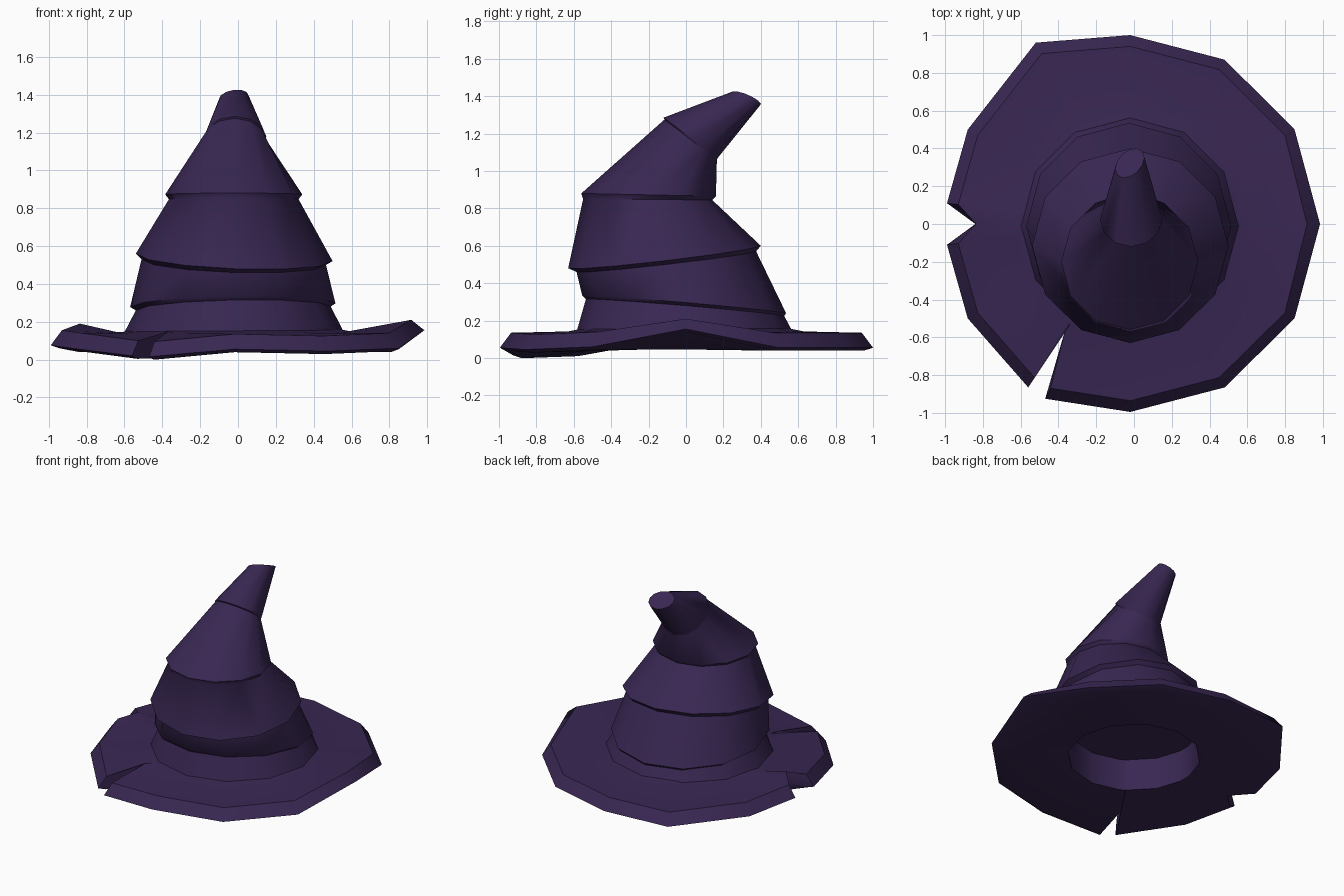
import bpy, bmesh
from math import cos, sin, pi, hypot, radians
from mathutils import Vector

if "Cube" in bpy.data.objects:
    bpy.data.objects.remove(bpy.data.objects["Cube"])

SIDES = 12
mat = bpy.data.materials.new("dark_purple_cloth")
mat.diffuse_color = (0.04, 0.02, 0.085, 1)
mat.use_nodes = True
mat.node_tree.nodes["Principled BSDF"].inputs["Base Color"].default_value = mat.diffuse_color


def loft(name, rings, cap_end=True, angle=45):
    """Skin a list of equal-length closed rings, optionally capping the last."""
    bm = bmesh.new()
    loops = [[bm.verts.new(p) for p in ring] for ring in rings]
    n = len(rings[0])
    for a, b in zip(loops, loops[1:]):
        for i in range(n):
            j = (i + 1) % n
            bm.faces.new((a[i], a[j], b[j], b[i]))
    if cap_end:
        bm.faces.new(loops[-1])
    bmesh.ops.recalc_face_normals(bm, faces=bm.faces)
    me = bpy.data.meshes.new(name)
    bm.to_mesh(me)
    bm.free()
    ob = bpy.data.objects.new(name, me)
    bpy.context.collection.objects.link(ob)
    me.materials.append(mat)
    bpy.ops.object.select_all(action='DESELECT')
    ob.select_set(True)
    bpy.context.view_layer.objects.active = ob
    bpy.ops.object.shade_smooth_by_angle(angle=radians(angle))
    return ob


def tilted_ring(x0, x1, yf, zf, yb, zb, skew=0.0, rise=0.0):
    """Oval ring through a front point and a back point, between x0 and x1."""
    c = Vector(((x0 + x1) / 2, (yf + yb) / 2, (zf + zb) / 2))
    side = Vector(((x1 - x0) / 2, skew, rise))
    depth = Vector((0, (yb - yf) / 2, (zb - zf) / 2))
    return [c + side * cos(2 * pi * i / SIDES) + depth * sin(2 * pi * i / SIDES)
            for i in range(SIDES)]


# Crown: overlapping crumpled tiers that bend forward, then back to the tip
crown = [
    (-0.60, 0.56, -0.585, 0.14, 0.565, 0.15),
    (-0.54, 0.49, -0.535, 0.315, 0.525, 0.225, 0, 0.01),
    (-0.57, 0.515, -0.555, 0.335, 0.535, 0.24, 0, 0.01),
    (-0.51, 0.465, -0.585, 0.46, 0.375, 0.57, 0, -0.015),
    (-0.54, 0.50, -0.63, 0.48, 0.40, 0.60, 0, -0.02),
    (-0.365, 0.32, -0.55, 0.85, 0.14, 0.845),
    (-0.385, 0.34, -0.56, 0.88, 0.16, 0.865),
    (-0.18, 0.145, -0.115, 1.275, 0.165, 1.06),
    (-0.18, 0.15, -0.12, 1.285, 0.17, 1.07),
    (-0.10, 0.055, 0.25, 1.425, 0.395, 1.35, 0.03, 0.01),
]
loft("crown", [tilted_ring(*r) for r in crown])

# Brim: outer edge points (x, y, z) running round, with two torn notches
NOTCHES = (7, 11)
edge = [
    (0.985, 0, 0.155), (0.85, 0.5, 0.055), (0.48, 0.87, 0.055),
    (-0.02, 1.0, 0.055), (-0.52, 0.96, 0.055), (-0.88, 0.5, 0.055),
    (-0.99, 0.11, 0.075), (-0.84, 0.0, 0.10),
    (-0.99, -0.11, 0.075), (-0.88, -0.5, 0.06), (-0.56, -0.865, 0.02),
    (-0.37, -0.58, 0.06), (-0.47, -0.925, 0.015), (-0.02, -0.995, 0.055),
    (0.48, -0.865, 0.045), (0.85, -0.5, 0.06),
]


def at_radius(p, r, z):
    k = r / hypot(p[0], p[1])
    return (p[0] * k, p[1] * k, z)


def inset(k, dz, notch_dz):
    """Copy of the brim edge drawn inwards and shifted in height."""
    out = []
    for i, (x, y, z) in enumerate(edge):
        s, d = (0.995, notch_dz) if i in NOTCHES else (k, dz)
        if i == 0 and dz > 0:
            s, d = 0.93, 0.055
        out.append((x * s, y * s, z + d))
    return out


loft("brim", [
    [at_radius(p, 0.54, 0.16) for p in edge],
    [at_radius(p, 0.63, 0.142) for p in edge],
    inset(0.94, 0.08, 0.09),
    edge,
    inset(0.95, -0.016, -0.05),
    [at_radius(p, 0.455, 0.045) for p in edge],
    [at_radius(p, 0.45, 0.28) for p in edge],
])
